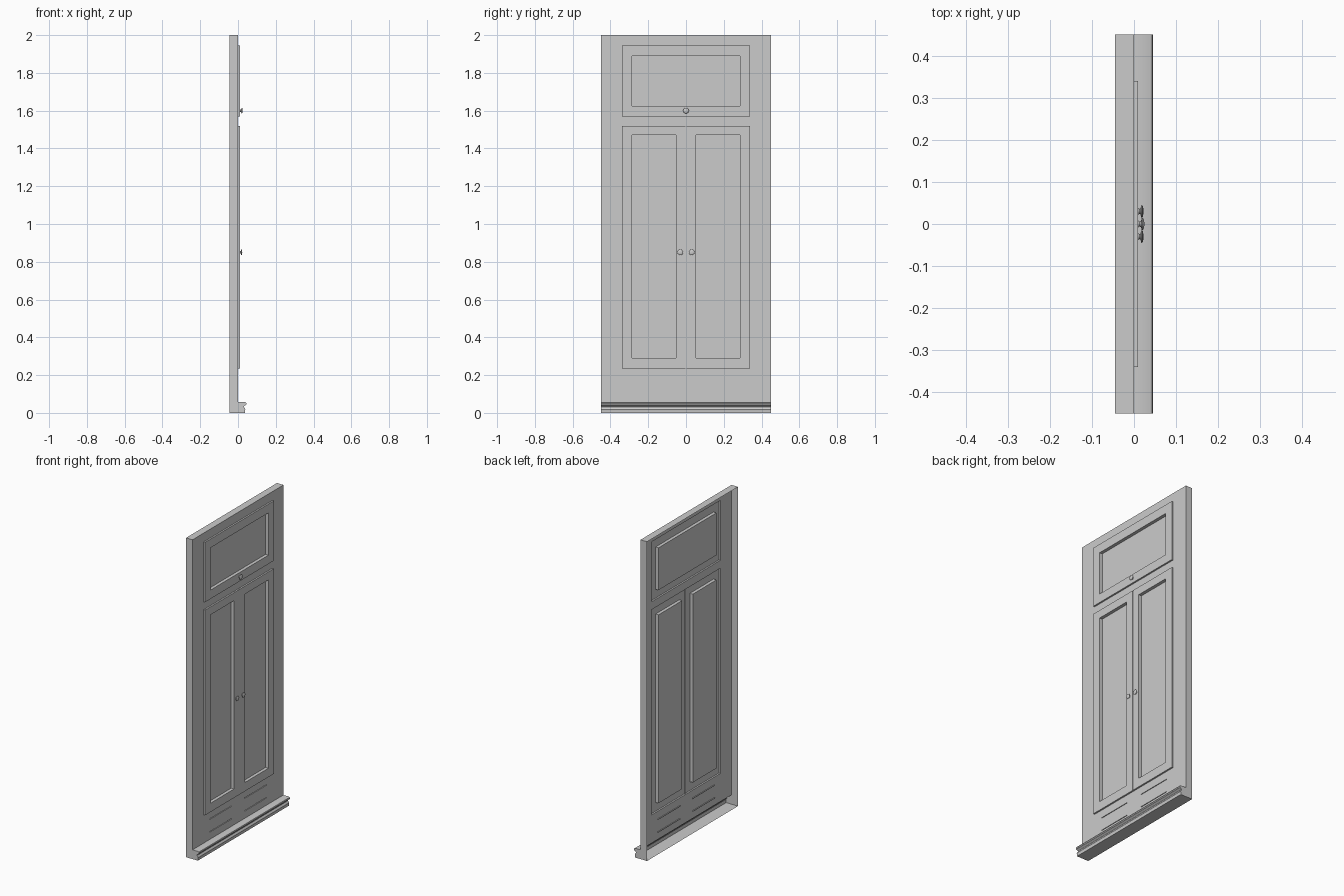
import bpy, bmesh, math

if "Cube" in bpy.data.objects:
    bpy.data.objects.remove(bpy.data.objects["Cube"])

BACK, HALF, TOP, BASE = -0.045, 0.45, 2.0, 0.058


def finish(name, bm, smooth=False):
    bmesh.ops.remove_doubles(bm, verts=bm.verts, dist=1e-5)
    bmesh.ops.recalc_face_normals(bm, faces=bm.faces)
    me = bpy.data.meshes.new(name)
    bm.to_mesh(me)
    bm.free()
    ob = bpy.data.objects.new(name, me)
    bpy.context.collection.objects.link(ob)
    if smooth:
        bpy.context.view_layer.objects.active = ob
        ob.select_set(True)
        bpy.ops.object.shade_smooth_by_angle(angle=math.radians(35))
        ob.select_set(False)
    return ob


def face(bm, *pts):
    bm.faces.new([bm.verts.new(p) for p in pts])


# Relief regions: y0, y1, z0, z1, surface x (later ones override)
regions = [(-HALF, HALF, BASE, TOP, 0.0),
           (-0.34, 0.34, 0.235, 1.52, 0.01),        # pair of doors
           (-0.34, 0.34, 1.57, 1.945, 0.01),        # upper flap
           (-0.0015, 0.0015, 0.235, 1.52, 0.006),   # gap between doors
           (-0.287, 0.287, 1.625, 1.89, -0.01)]     # flap recess
for s in (-1, 1):
    a, b = sorted((s * 0.053, s * 0.287))
    regions.append((a, b, 0.29, 1.47, -0.01))       # door recess
    a, b = sorted((s * 0.062, s * 0.28))
    for z in (0.105, 0.185):
        regions.append((a, b, z - 0.002, z + 0.002, -0.005))  # vent slots

# Front sheet, stepped from the regions
ys = sorted({v for r in regions for v in r[:2]})
zs = sorted({v for r in regions for v in r[2:4]})


def depth(i, j):
    y, z = (ys[i] + ys[i + 1]) / 2, (zs[j] + zs[j + 1]) / 2
    return [r[4] for r in regions if r[0] < y < r[1] and r[2] < z < r[3]][-1]


bm = bmesh.new()
for i in range(len(ys) - 1):
    for j in range(len(zs) - 1):
        x, y0, y1, z0, z1 = depth(i, j), ys[i], ys[i + 1], zs[j], zs[j + 1]
        face(bm, (x, y0, z0), (x, y1, z0), (x, y1, z1), (x, y0, z1))
        if i < len(ys) - 2 and depth(i + 1, j) != x:
            n = depth(i + 1, j)
            face(bm, (x, y1, z0), (n, y1, z0), (n, y1, z1), (x, y1, z1))
        if j < len(zs) - 2 and depth(i, j + 1) != x:
            n = depth(i, j + 1)
            face(bm, (x, y0, z1), (x, y1, z1), (n, y1, z1), (n, y0, z1))
finish("front_panel", bm)

# Open-backed casing: sides and top
bm = bmesh.new()
for y in (-HALF, HALF):
    face(bm, (BACK, y, 0), (0, y, 0), (0, y, TOP), (BACK, y, TOP))
face(bm, (BACK, -HALF, TOP), (0, -HALF, TOP), (0, HALF, TOP), (BACK, HALF, TOP))
finish("casing", bm)

# Hollow skirting moulding with floor and end caps
profile = [(0, BASE), (0.038, BASE), (0.043, 0.055), (0.045, 0.049), (0.043, 0.043),
           (0.036, 0.039), (0.031, 0.035), (0.031, 0.03), (0.036, 0.025),
           (0.039, 0.019), (0.037, 0.012), (0.037, 0.0)]
bm = bmesh.new()
path = profile + [(BACK, 0)]
for (x0, z0), (x1, z1) in zip(path, path[1:]):
    face(bm, (x0, -HALF, z0), (x1, -HALF, z1), (x1, HALF, z1), (x0, HALF, z0))
for y in (-HALF, HALF):
    face(bm, *[(x, y, z) for x, z in profile + [(0, 0)]])
finish("skirting", bm, True)


# Turned knobs
def knob(name, y, z, x, k):
    prof = [(0, 0.008), (0.003, 0.006), (0.006, 0.007), (0.008, 0.014),
            (0.010, 0.015), (0.012, 0.013), (0.0135, 0.007), (0.014, 0.0)]
    bm = bmesh.new()
    vs = [bm.verts.new((h * k, r, 0)) for h, r in prof]
    es = [bm.edges.new(p) for p in zip(vs, vs[1:])]
    bmesh.ops.spin(bm, geom=vs + es, cent=(0, 0, 0), axis=(1, 0, 0),
                   angle=math.tau, steps=20)
    ob = finish(name, bm, True)
    ob.location = (x, y, z)


knob("left_door_knob", -0.03, 0.85, 0.01, 0.9)
knob("right_door_knob", 0.03, 0.85, 0.01, 0.9)
knob("flap_knob", 0, 1.6, 0.01, 1.05)
